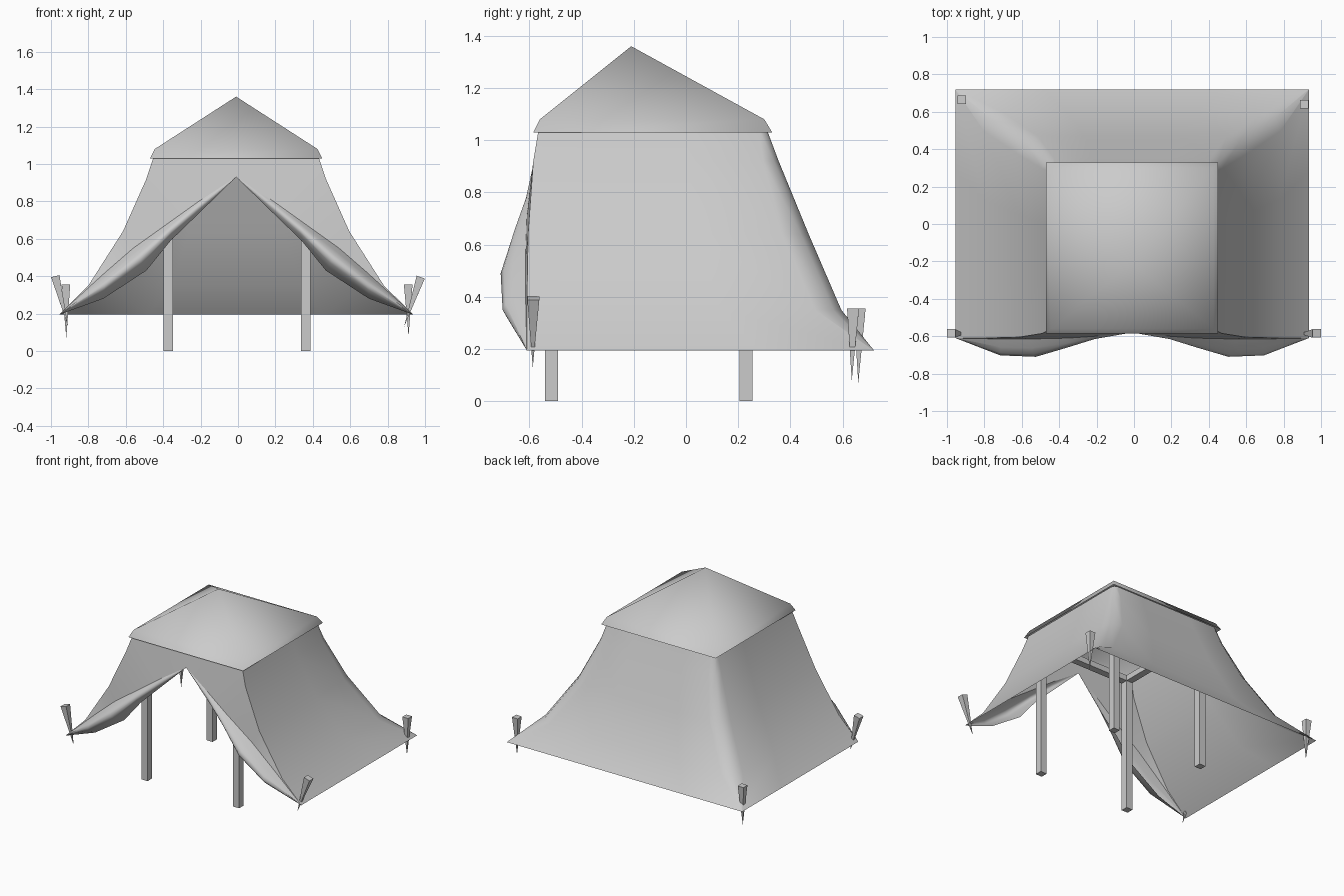
import bpy, math
from mathutils import Vector

if "Cube" in bpy.data.objects:
    bpy.data.objects.remove(bpy.data.objects["Cube"])

CX = -0.01  # symmetry plane of the tent


def make(name, verts, faces, smooth=False, mirror=False):
    me = bpy.data.meshes.new(name)
    me.from_pydata(verts, [], faces)
    me.update()
    ob = bpy.data.objects.new(name, me)
    bpy.context.collection.objects.link(ob)
    if smooth:
        me.polygons.foreach_set("use_smooth", [True] * len(me.polygons))
    if mirror:
        ob.location.x = CX
        m = ob.modifiers.new("Mirror", 'MIRROR')
        m.use_clip = True
    return ob


def loft(name, rows, **kw):
    n = len(rows[0])
    verts = [p for r in rows for p in r]
    faces = [(i * n + j, i * n + j + 1, (i + 1) * n + j + 1, (i + 1) * n + j)
             for i in range(len(rows) - 1) for j in range(n - 1)]
    return make(name, verts, faces, **kw)


def box(name, lo, hi):
    v = [(x, y, z) for z in (lo[2], hi[2])
         for x, y in ((lo[0], lo[1]), (hi[0], lo[1]), (hi[0], hi[1]), (lo[0], hi[1]))]
    f = [(3, 2, 1, 0), (4, 5, 6, 7)] + [(i, (i + 1) % 4, (i + 1) % 4 + 4, i + 4) for i in range(4)]
    return make(name, v, f)


def peg(name, top, tip, w=0.023):
    top, tip = Vector(top), Vector(tip)
    d = (top - tip).normalized()
    u = Vector((0, 1, 0)).cross(d).normalized() * w
    v = d.cross(u).normalized() * w
    verts = [top + u + v, top - u + v, top - u - v, top + u - v, tip]
    return make(name, verts, [(0, 1, 2, 3)] + [(i, 4, (i + 1) % 4) for i in range(4)])


# Roof cap: off-centre pyramid with a flared rim
cap = []
for hx, y0, y1, z in ((0.46, -0.585, 0.33, 1.03), (0.435, -0.56, 0.30, 1.08)):
    cap += [(CX - hx, y0, z), (CX + hx, y0, z), (CX + hx, y1, z), (CX - hx, y1, z)]
cap.append((CX, -0.21, 1.36))
make("roof_cap", cap,
     [(i, (i + 1) % 4, (i + 1) % 4 + 4, i + 4) for i in range(4)]
     + [(i + 4, (i + 1) % 4 + 4, 8) for i in range(4)], smooth=True)

# Side and back walls: half width, front y, back y, height, corner softness
levels = [(0.44, -0.565, 0.31, 1.04, 0.03), (0.48, -0.585, 0.355, 0.92, 0.06),
          (0.605, -0.605, 0.47, 0.64, 0.10), (0.79, -0.61, 0.595, 0.35, 0.10),
          (0.945, -0.61, 0.72, 0.195, 0.002)]
rows = []
for hx, yf, yb, z, c in levels:
    ys = [yf + (yb - c - yf) * t for t in (0, 0.33, 0.67, 1)]
    rows.append([(hx, y, z) for y in ys] + [(hx - 0.3 * c, yb - 0.3 * c, z), (hx - c, yb, z),
                ((hx - c) / 2, yb, z), (0, yb, z)])
loft("canvas_walls", rows, smooth=True, mirror=True)

# Front panels around the opening: outer edge to seam line
outer = [(0, -0.565, 1.04)] + [(hx, yf, z) for hx, yf, yb, z, c in levels]
seam = [(0, -0.58, 0.93), (0.2, -0.60, 0.80), (0.34, -0.61, 0.70),
        (0.55, -0.615, 0.55), (0.70, -0.615, 0.42), (0.945, -0.61, 0.197)]
loft("front_panels", [seam, outer], smooth=True, mirror=True)

# Bulging folded flaps: seam line to opening edge
edge = [(0, -0.58, 0.93), (0.2, -0.60, 0.735), (0.35, -0.60, 0.59),
        (0.48, -0.605, 0.43), (0.71, -0.61, 0.28), (0.945, -0.61, 0.195)]
bulge = [0, 0.015, 0.055, 0.10, 0.09, 0]
rows = []
for k in range(7):
    t = k / 6
    rows.append([Vector(a).lerp(Vector(b), t) - Vector((0, h * math.sin(math.pi * t), 0))
                 for a, b, h in zip(seam, edge, bulge)])
loft("front_flaps", rows, smooth=True, mirror=True)

# Posts and the top frame that joins them
r = 0.025
xs, ys = (-0.373, 0.362), (-0.515, 0.23)
for x, sx in zip(xs, ("left", "right")):
    for y, sy in zip(ys, ("front", "back")):
        box(f"{sy}_{sx}_post", (x - r, y - r, 0), (x + r, y + r, 1.0))
    box(f"{sx}_rail", (x - r, ys[0] + r, 0.96), (x + r, ys[1] - r, 1.0))
for y, sy in zip(ys, ("front", "back")):
    box(f"{sy}_rail", (xs[0] + r, y - r, 0.96), (xs[1] - r, y + r, 1.0))

# Pegs: tilted at the front, upright at the back
peg("front_left_peg", (-0.977, -0.585, 0.40), (-0.908, -0.587, 0.13))
peg("front_right_peg", (0.977, -0.585, 0.395), (0.888, -0.587, 0.13))
peg("back_left_peg", (-0.92, 0.665, 0.355), (-0.918, 0.66, 0.07))
peg("back_right_peg", (0.91, 0.64, 0.355), (0.912, 0.635, 0.08))
